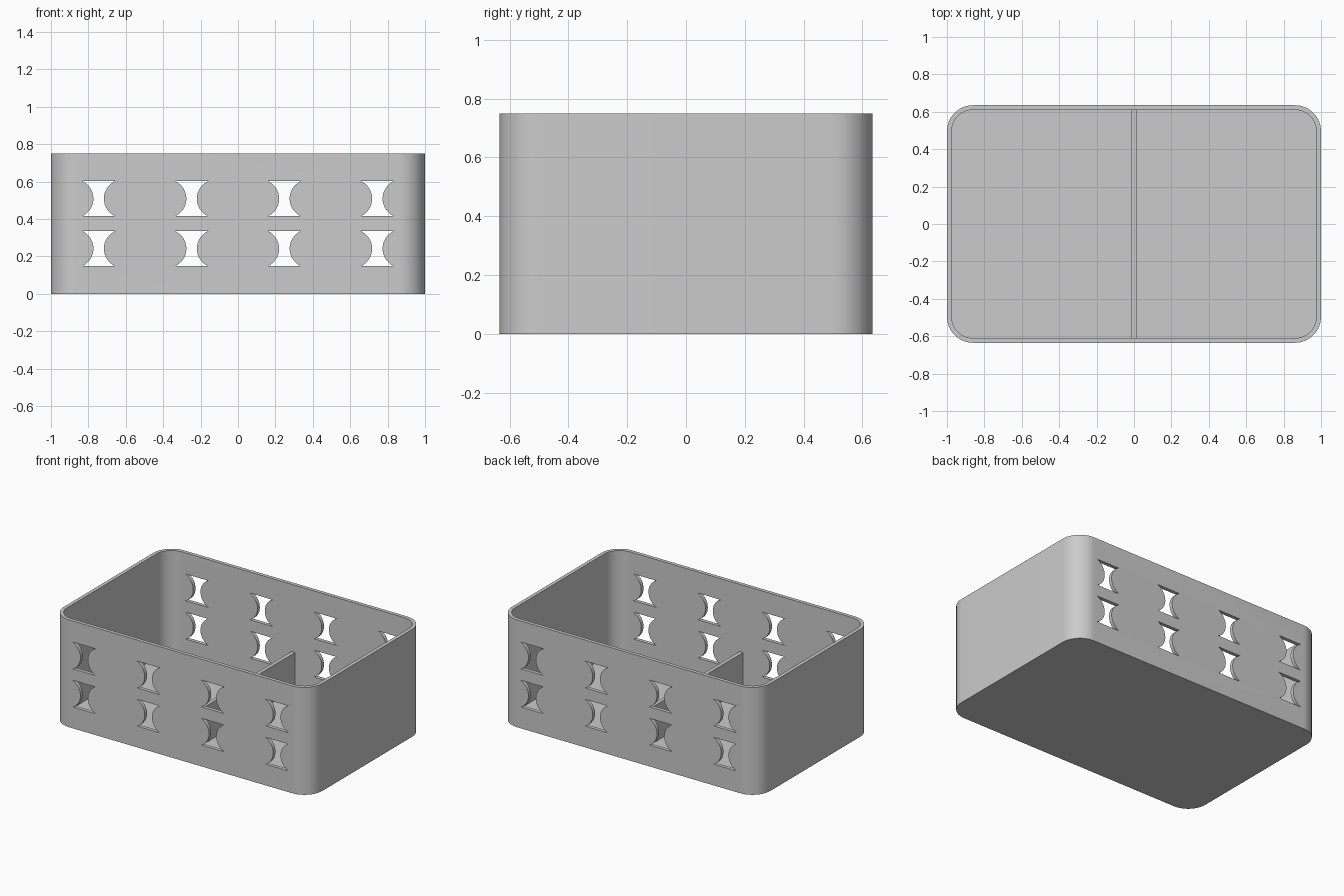
import bpy, bmesh
from math import sin, cos, pi, radians, asin
from mathutils import Vector

old = bpy.data.objects.get("Cube")
if old:
    bpy.data.objects.remove(old, do_unlink=True)

HALF_X, HALF_Y, HEIGHT = 1.0, 0.635, 0.75
WALL, CORNER = 0.025, 0.14
DIVIDER_TOP = 0.28

grey = bpy.data.materials.new("plain grey")
grey.use_nodes = True
colour = (0.6, 0.6, 0.6, 1)
grey.diffuse_color = colour
grey.node_tree.nodes["Principled BSDF"].inputs["Base Color"].default_value = colour


def extrude_outlines(name, outlines, direction):
    """Make one object from closed outlines swept along a direction."""
    bm = bmesh.new()
    for outline in outlines:
        face = bm.faces.new([bm.verts.new(p) for p in outline])
        swept = bmesh.ops.extrude_face_region(bm, geom=[face], use_keep_orig=True)
        moved = [v for v in swept["geom"] if isinstance(v, bmesh.types.BMVert)]
        bmesh.ops.translate(bm, vec=Vector(direction), verts=moved)
    bmesh.ops.recalc_face_normals(bm, faces=bm.faces)
    mesh = bpy.data.meshes.new(name)
    bm.to_mesh(mesh)
    bm.free()
    obj = bpy.data.objects.new(name, mesh)
    bpy.context.collection.objects.link(obj)
    mesh.materials.append(grey)
    return obj


def rounded_rectangle(hx, hy, radius, z, steps=16):
    points = []
    for i, (sx, sy) in enumerate([(1, 1), (-1, 1), (-1, -1), (1, -1)]):
        for k in range(steps + 1):
            a = (i + k / steps) * pi / 2
            points.append((sx * (hx - radius) + radius * cos(a),
                           sy * (hy - radius) + radius * sin(a), z))
    return points


def waisted_hole(cx, cz, y, half_height=0.0935, tip=0.088, waist=0.028, steps=16):
    """Flat top and bottom, with a circular bulge narrowing each side."""
    sag = tip - waist
    radius = (half_height ** 2 + sag ** 2) / (2 * sag)
    spread = asin(half_height / radius)
    points = []
    for side in (1, -1):
        for k in range(steps + 1):
            a = side * spread * (2 * k / steps - 1)
            points.append((cx + side * (waist + radius * (1 - cos(a))), y,
                           cz + radius * sin(a)))
    return points


def cut(target, cutter):
    cutter.hide_render = True
    mod = target.modifiers.new("cut", "BOOLEAN")
    mod.operation, mod.solver, mod.object = "DIFFERENCE", "EXACT", cutter
    bpy.ops.object.select_all(action="DESELECT")
    bpy.context.view_layer.objects.active = target
    target.select_set(True)
    bpy.ops.object.modifier_apply(modifier=mod.name)
    bpy.data.objects.remove(cutter, do_unlink=True)


# Open tray with rounded corners
tray = extrude_outlines("tray", [rounded_rectangle(HALF_X, HALF_Y, CORNER, 0)], (0, 0, HEIGHT))
cut(tray, extrude_outlines(
    "cavity_cutter",
    [rounded_rectangle(HALF_X - WALL, HALF_Y - WALL, CORNER - WALL, WALL)], (0, 0, HEIGHT)))

# Two rows of waisted holes through the front and back walls
holes = [waisted_hole(x, z, -1) for x in (-0.745, -0.248, 0.248, 0.745) for z in (0.242, 0.509)]
cut(tray, extrude_outlines("hole_cutter", holes, (0, 2, 0)))
bpy.ops.object.shade_smooth_by_angle(angle=radians(30))

# Low divider across the middle
end = HALF_Y - WALL
extrude_outlines("divider", [[(sx * 0.013, sy * end, WALL) for sx, sy in
                              [(1, 1), (-1, 1), (-1, -1), (1, -1)]]], (0, 0, DIVIDER_TOP - WALL))
